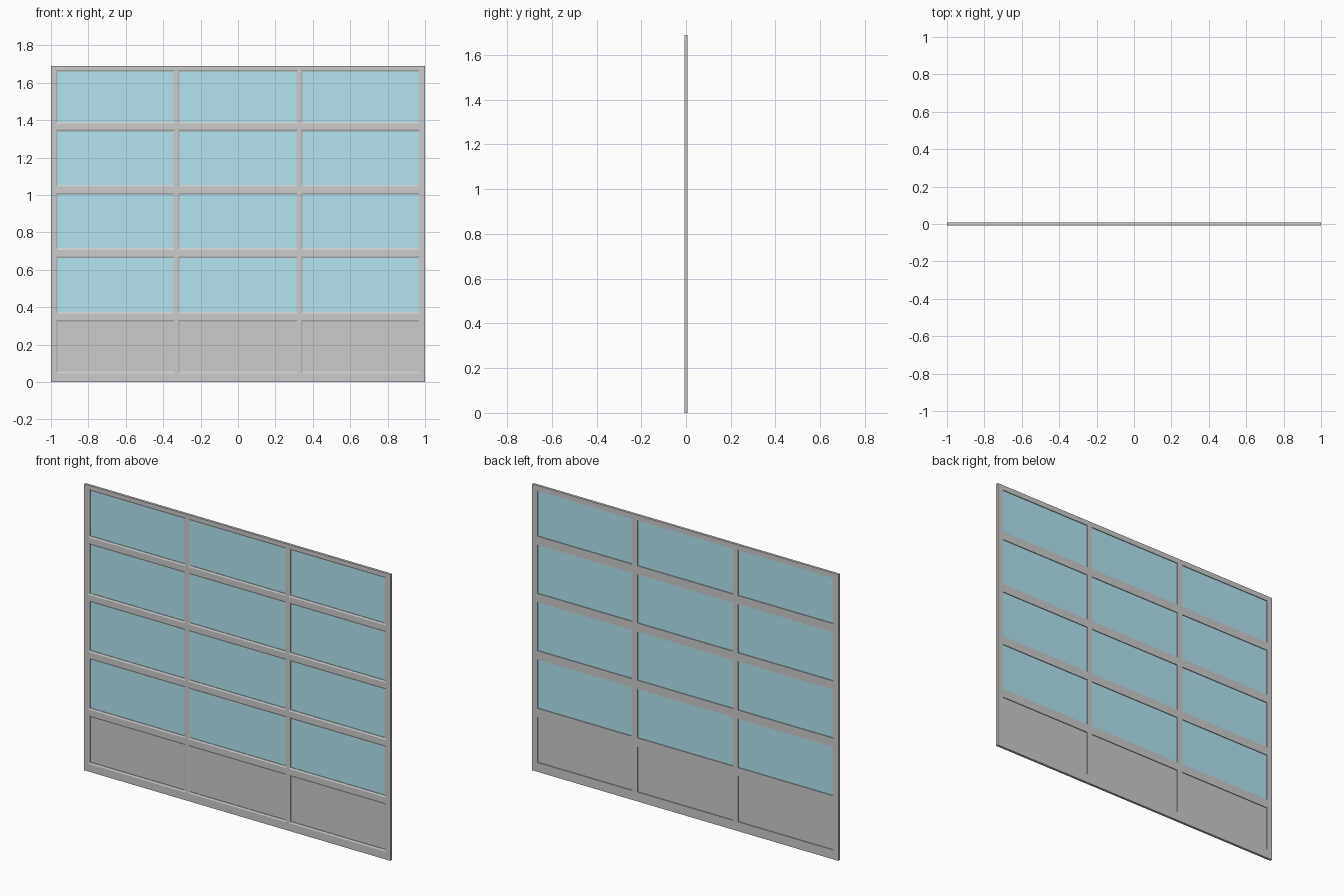
import bpy, bmesh

if "Cube" in bpy.data.objects:
    bpy.data.objects.remove(bpy.data.objects["Cube"])

# opening edges on the front face, in columns and rows
XS = [-1, -0.973, -0.337, -0.321, 0.321, 0.337, 0.973, 1]
ZS = [0, 0.046, 0.332, 0.366, 0.672, 0.706, 1.011, 1.044, 1.349, 1.382, 1.668, 1.69]
FRONT, BACK = -0.0075, 0.0075
CHAMFER_Y, INSET = -0.0035, 0.009


def inset_edges(vals):
    # shrink every opening by INSET, keep the outer border
    out = [vals[0]]
    for i, v in enumerate(vals[1:-1], 1):
        out.append(v + INSET if i % 2 else v - INSET)
    return out + [vals[-1]]


XB, ZB = inset_edges(XS), inset_edges(ZS)


def build_frame():
    bm = bmesh.new()

    def quad(*pts):
        bm.faces.new([bm.verts.new(p) for p in pts])

    def loop(xs, zs, i, j, y):
        return [(xs[i], y, zs[j]), (xs[i + 1], y, zs[j]),
                (xs[i + 1], y, zs[j + 1]), (xs[i], y, zs[j + 1])]

    def band(a, b):
        for k in range(4):
            n = (k + 1) % 4
            quad(a[k], a[n], b[n], b[k])

    for i in range(len(XS) - 1):
        for j in range(len(ZS) - 1):
            f, b = loop(XS, ZS, i, j, FRONT), loop(XB, ZB, i, j, BACK)
            if i % 2 and j % 2:
                # chamfered opening
                mid = loop(XB, ZB, i, j, CHAMFER_Y)
                band(f, mid)
                band(mid, b)
            else:
                quad(*f)
                quad(*b)
            # outer rim
            for hit, p, q in ((j == 0, 0, 1), (i == len(XS) - 2, 1, 2),
                              (j == len(ZS) - 2, 2, 3), (i == 0, 3, 0)):
                if hit:
                    quad(f[p], f[q], b[q], b[p])
    bmesh.ops.remove_doubles(bm, verts=bm.verts, dist=1e-5)
    bmesh.ops.recalc_face_normals(bm, faces=bm.faces)
    mesh = bpy.data.meshes.new("door_frame")
    bm.to_mesh(mesh)
    bm.free()
    bpy.context.collection.objects.link(bpy.data.objects.new("door_frame", mesh))


def material(name, color):
    m = bpy.data.materials.new(name)
    m.diffuse_color = color
    m.use_nodes = True
    m.node_tree.nodes["Principled BSDF"].inputs["Base Color"].default_value = m.diffuse_color
    return m


glass = material("blue_glass", (0.45, 0.78, 0.87, 1))
dark = material("dark_grey", (0.64, 0.64, 0.64, 1))

build_frame()

# panes and solid bottom panels fill the openings
for j in range(1, len(ZS) - 1, 2):
    for i in range(1, len(XS) - 1, 2):
        bpy.ops.mesh.primitive_cube_add(
            size=1, location=((XB[i] + XB[i + 1]) / 2, 0.0015, (ZB[j] + ZB[j + 1]) / 2))
        o = bpy.context.object
        o.name = "bottom_panel" if j == 1 else "glass_pane"
        o.scale = (XB[i + 1] - XB[i] + 0.002, 0.003, ZB[j + 1] - ZB[j] + 0.002)
        o.data.materials.append(dark if j == 1 else glass)
